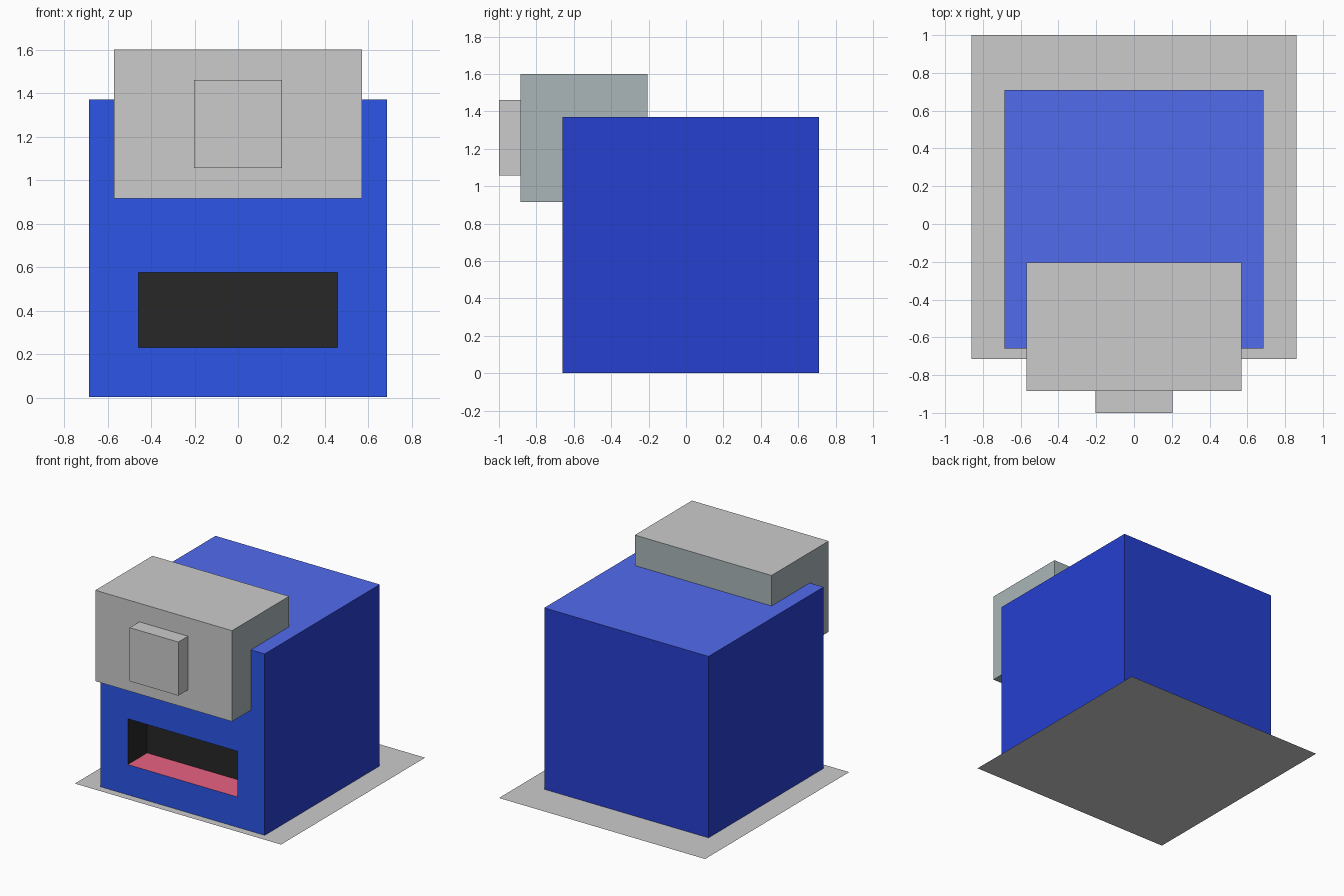
import bpy, bmesh

if "Cube" in bpy.data.objects:
    bpy.data.objects.remove(bpy.data.objects["Cube"])


def material(name, rgb):
    m = bpy.data.materials.new(name)
    m.diffuse_color = (*rgb, 1)
    m.use_nodes = True
    m.node_tree.nodes["Principled BSDF"].inputs["Base Color"].default_value = m.diffuse_color
    return m


def new_object(name, bm, mats=()):
    mesh = bpy.data.meshes.new(name)
    for m in mats:
        mesh.materials.append(m)
    bm.to_mesh(mesh)
    bm.free()
    obj = bpy.data.objects.new(name, mesh)
    bpy.context.collection.objects.link(obj)
    return obj


def box(lo, hi):
    """Box mesh spanning two opposite corners."""
    bm = bmesh.new()
    bmesh.ops.create_cube(bm, size=1)
    for v in bm.verts:
        v.co = [l if c < 0 else h for c, l, h in zip(v.co, lo, hi)]
    bm.normal_update()
    return bm


blue_front = material("blue_front", (0.025, 0.09, 0.8))
blue_side = material("blue_side", (0.02, 0.05, 0.64))
blue_top = material("blue_top", (0.085, 0.147, 0.85))
black = material("slot_black", (0.02, 0.02, 0.02))
red = material("slot_red", (0.82, 0.12, 0.23))
grey = material("light_grey", (0.8, 0.8, 0.8))
slate = material("slate_grey", (0.4, 0.47, 0.48))

# Flat base sheet under everything
bm = bmesh.new()
bm.faces.new([bm.verts.new((x, y, 0)) for x, y in
              ((-0.86, -0.715), (0.86, -0.715), (0.86, 1.0), (-0.86, 1.0))])
new_object("base_sheet", bm)

# Main body, with a rectangular slot sunk into the front face
bm = box((-0.685, -0.66, 0.002), (0.685, 0.71, 1.37))
for f in bm.faces:
    f.material_index = 2 if f.normal.z > 0.5 else 0 if f.normal.y < -0.5 else 1
front = next(f for f in bm.faces if f.normal.y < -0.5)
for depth_y in (-0.66, -0.43):
    ring = bmesh.ops.inset_individual(bm, faces=[front], thickness=0.05)["faces"]
    mid = front.calc_center_median()
    for v in front.verts:
        v.co = (0.457 if v.co.x > mid.x else -0.457, depth_y,
                0.575 if v.co.z > mid.z else 0.23)
front.material_index = 3
bm.normal_update()
for f in ring:  # slot walls, red floor
    f.material_index = 4 if f.normal.z > 0.5 else 3
new_object("body", bm, (blue_front, blue_side, blue_top, black, red))

# Head block set into the top front of the body
bm = box((-0.57, -0.885, 0.915), (0.57, -0.205, 1.6))
for f in bm.faces:
    f.material_index = 0 if f.normal.y < -0.5 or f.normal.z > 0.5 else 1
new_object("head_block", bm, (grey, slate))

# Small square button on the head block
new_object("front_button", box((-0.203, -1.0, 1.056), (0.203, -0.885, 1.46)))
